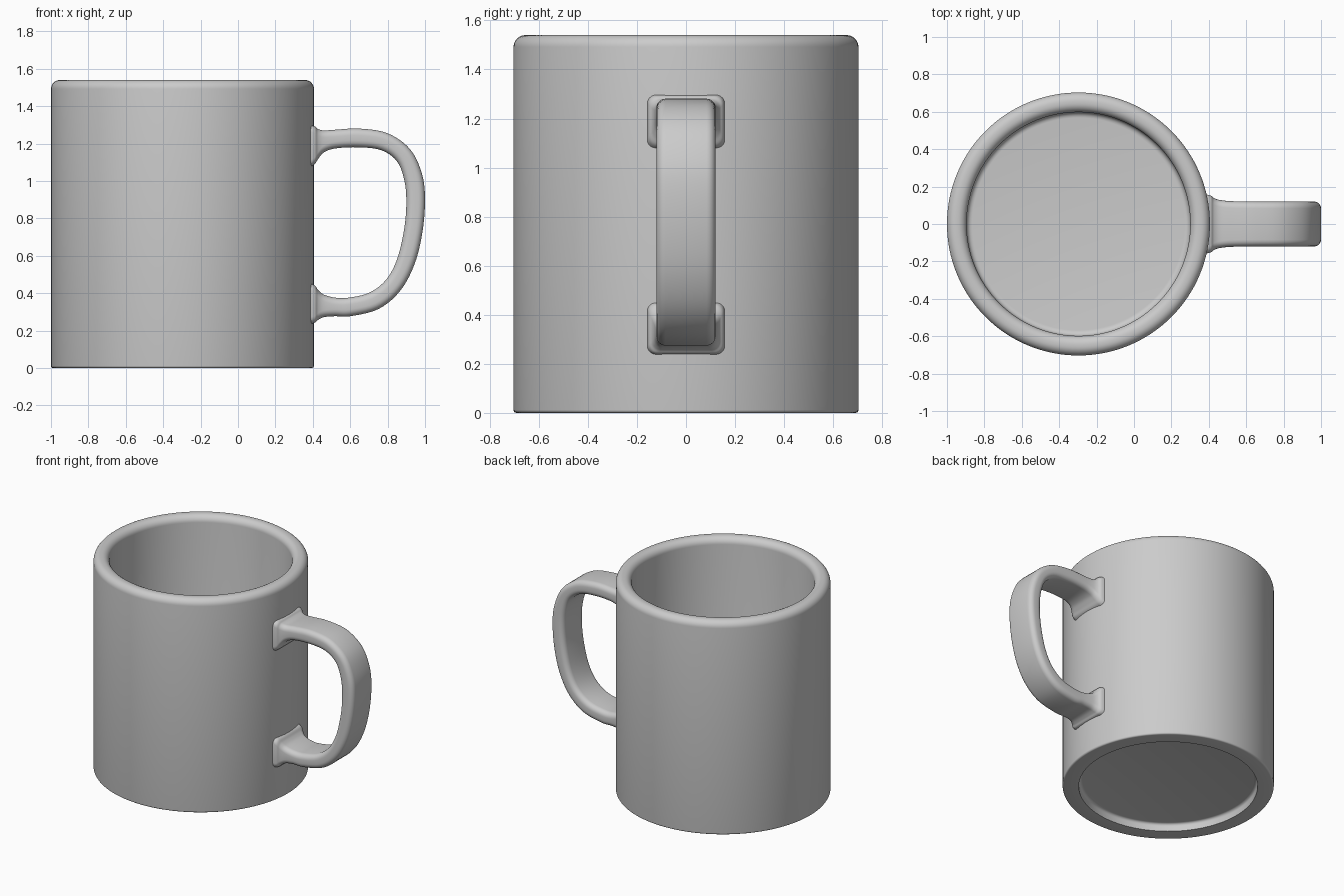
import bpy, bmesh
from math import sin, cos, pi, radians
from mathutils import Vector

if "Cube" in bpy.data.objects:
    bpy.data.objects.remove(bpy.data.objects["Cube"])

CX, R_OUT, R_IN, HEIGHT = -0.297, 0.703, 0.598, 1.54


def arc(cx, cz, r, a0, a1, n=8):
    """Points on a circular arc, angles in degrees."""
    return [(cx + r * cos(radians(a0 + (a1 - a0) * i / n)),
             cz + r * sin(radians(a0 + (a1 - a0) * i / n))) for i in range(n + 1)]


def finish(bm, name):
    bmesh.ops.recalc_face_normals(bm, faces=bm.faces)
    mesh = bpy.data.meshes.new(name)
    bm.to_mesh(mesh)
    bm.free()
    obj = bpy.data.objects.new(name, mesh)
    bpy.context.collection.objects.link(obj)
    bpy.context.view_layer.objects.active = obj
    obj.select_set(True)
    bpy.ops.object.shade_smooth_by_angle(angle=radians(35))
    obj.select_set(False)
    return obj


def bridge(bm, a, b):
    """Quads between two closed rings of equal size."""
    for i in range(len(a)):
        j = (i + 1) % len(a)
        bm.faces.new((a[i], a[j], b[j], b[i]))


def skin(name, loops):
    """Join closed loops of points into a capped tube."""
    bm = bmesh.new()
    rings = [[bm.verts.new(p) for p in loop] for loop in loops]
    for a, b in zip(rings, rings[1:]):
        bridge(bm, a, b)
    bm.faces.new(rings[0])
    bm.faces.new(rings[-1])
    return finish(bm, name)


# Mug body: recessed foot, outer wall, rounded rim, inner wall, inside floor
profile = (arc(0.572, 0.035, 0.02, 90, 0, 4)
           + [(0.595, 0.0)]
           + arc(R_OUT - 0.012, 0.012, 0.012, -90, 0, 4)
           + arc(R_OUT - 0.048, HEIGHT - 0.048, 0.048, 0, 90)
           + arc(R_IN + 0.048, HEIGHT - 0.048, 0.048, 90, 180)
           + arc(R_IN - 0.03, 0.18, 0.03, 0, -90, 5))
SIDES = 128
skin("mug_body", [[(CX + r * cos(2 * pi * k / SIDES), r * sin(2 * pi * k / SIDES), z)
                   for k in range(SIDES)] for r, z in profile])

# Handle rails: outer x, outer z, inner x, inner z, half width (flared at both ends)
rails = [
    (.375, 1.30, .375, 1.07, .160), (.41, 1.292, .41, 1.09, .152),
    (.428, 1.278, .43, 1.12, .138), (.46, 1.270, .46, 1.153, .128),
    (.52, 1.274, .52, 1.174, .122), (.65, 1.28, .64, 1.180, .12),
    (.80, 1.255, .765, 1.165, .12), (.92, 1.17, .85, 1.105, .12),
    (.983, 1.04, .89, 1.00, .12), (1.0, .90, .90, .88, .12),
    (.985, .72, .888, .74, .12), (.942, .55, .85, .58, .12),
    (.865, .41, .79, .47, .12), (.75, .315, .70, .402, .12),
    (.60, .277, .59, .376, .12), (.52, .277, .52, .376, .122),
    (.46, .272, .46, .392, .128), (.428, .257, .43, .415, .138),
    (.41, .242, .41, .442, .152), (.375, .235, .375, .455, .160),
]


def smooth_rows(rows, steps=5):
    """Catmull-Rom interpolation of every column."""
    rows = [rows[0]] + rows + [rows[-1]]
    out = []
    for p0, p1, p2, p3 in zip(rows, rows[1:], rows[2:], rows[3:]):
        for s in range(steps):
            t = s / steps
            out.append([b + 0.5 * t * (c - a + t * (2 * a - 5 * b + 4 * c - d
                        + t * (3 * (b - c) + d - a)))
                        for a, b, c, d in zip(p0, p1, p2, p3)])
    return out + [rows[-1]]


def section(ox, oz, ix, iz, hw, r=0.036):
    """Rounded rectangle spanning the outer and inner rail."""
    outer, inner = Vector((ox, 0, oz)), Vector((ix, 0, iz))
    mid, n = (outer + inner) / 2, (outer - inner).normalized()
    h = (outer - inner).length / 2
    pts = []
    for sy, sn, start in ((1, 1, 0), (-1, 1, 90), (-1, -1, 180), (1, -1, 270)):
        for y, v in arc(0, 0, r, start, start + 90, 5):
            pts.append(mid + Vector((0, sy * (hw - r) + y, 0)) + n * (sn * (h - r) + v))
    return pts


skin("handle", [section(*row) for row in smooth_rows(rails)])
